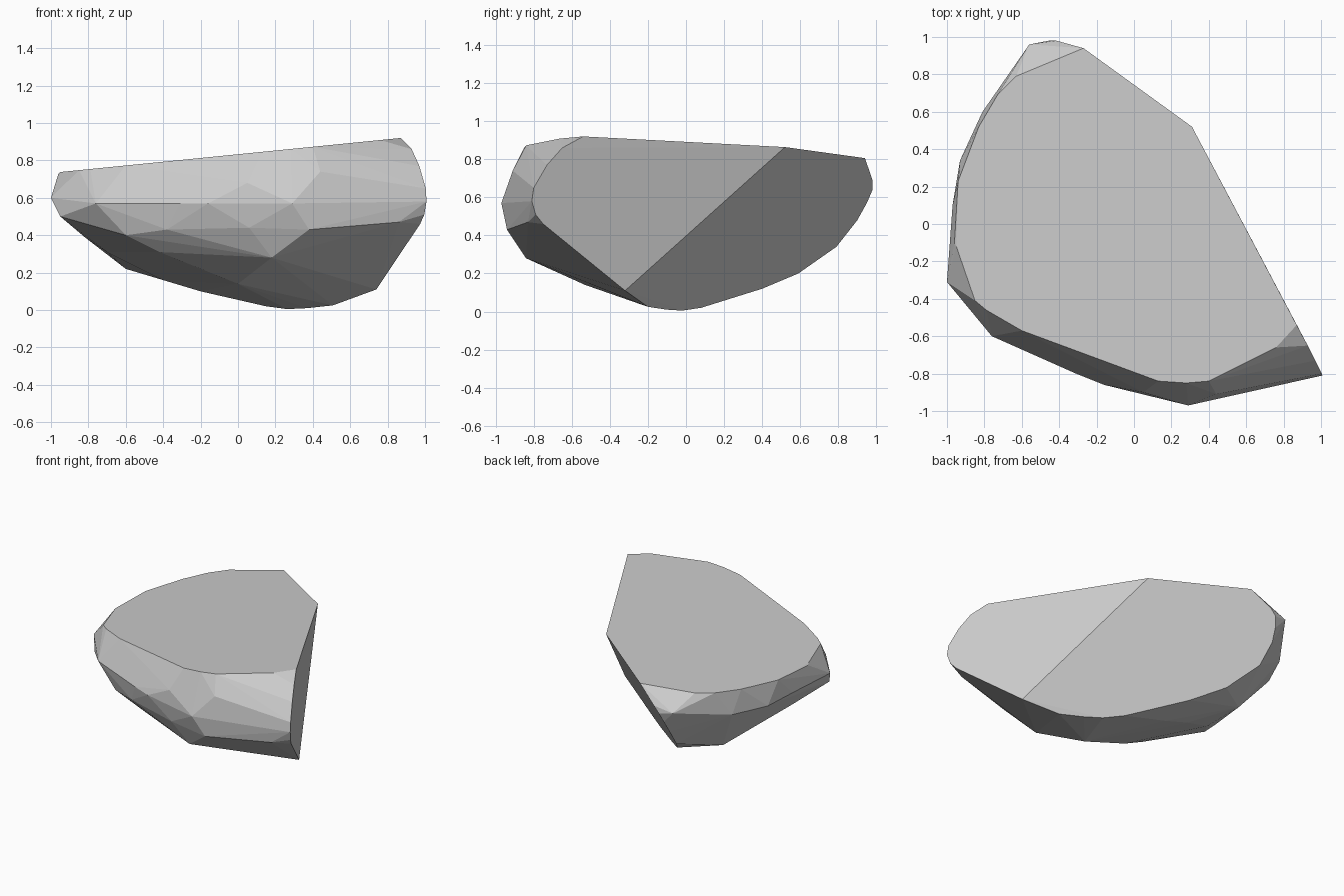
import bpy
import bmesh
import math

# Remove the default object only
default_cube = bpy.data.objects.get("Cube")
if default_cube:
    bpy.data.objects.remove(default_cube, do_unlink=True)


def flat_colour(name, value):
    material = bpy.data.materials.new(name)
    material.use_nodes = True
    colour = (value, value, value, 1)
    material.diffuse_color = colour
    shader = material.node_tree.nodes["Principled BSDF"]
    shader.inputs["Base Color"].default_value = colour
    shader.inputs["Roughness"].default_value = 0.9
    return material


# The three broken planes; each turns a flat outline point into a 3D point
def on_top(x, y):
    return (x, y, 0.833 + 0.1 * x)


def on_side_break(y, z):
    return (0.31 + 0.529 * (0.52 - y) - 0.02 * (0.86 - z), y, z)


def on_back_break(y, z):
    return (0.31 + 1.26 * (0.52 - y) - 0.85 * (0.86 - z), y, z)


# Outline of the sloping top
top_rim = [
    (-.27, .94), (.31, .52), (.87, -.54), (.76, -.66), (.59, -.74),
    (.4, -.84), (.28, -.85), (.13, -.84), (-.22, -.71), (-.6, -.57),
    (-.79, -.46), (-.85, -.41), (-.95, -.12), (-.94, .23), (-.83, .52),
    (-.73, .69), (-.63, .79),
]

# Outline of the steep break on the side
side_rim = [
    (-.65, .86), (-.73, .77), (-.8, .65), (-.81, .58), (-.79, .51),
    (-.75, .46), (-.68, .41), (-.46, .24), (-.32, .11),
]

# Outline of the undercut break at the back
back_rim = [
    (.98, .69), (.98, .64), (.95, .57), (.9, .48), (.79, .34),
    (.59, .2), (.4, .12), (.2, .06), (.08, .02), (-.02, .005),
    (-.1, .01), (-.2, .025),
]

# Corners of the weathered skin: widest belt, shoulder, then underside
belt = [
    (.29, -.97, .57), (-.16, -.86, .57), (-.31, -.8, .57),
    (-.76, -.6, .57), (-1, -.31, .6), (-.97, .1, .6),
    (-.93, .34, .58), (-.81, .6, .58), (-.56, .96, .66),
]
shoulder = [
    (.44, -.91, .74), (.05, -.9, .68), (-.96, -.1, .73),
]
underside = [
    (.86, -.83, .47), (.38, -.94, .43), (.06, -.89, .44),
    (-.38, -.74, .43), (-.6, -.62, .4), (-.95, -.37, .5),
    (.18, -.84, .28), (-.14, -.76, .34), (-.42, -.6, .31),
    (0, -.53, .14), (-.7, -.05, .31), (-.82, -.1, .39),
    (-.6, .41, .22), (-.4, .1, .16), (-.2, .1, .1),
]

points = [on_top(*p) for p in top_rim]
points += [on_side_break(*p) for p in side_rim]
points += [on_back_break(*p) for p in back_rim]
points += belt + shoulder + underside

# Wrap the corners in one closed faceted stone
bm = bmesh.new()
for point in points:
    bm.verts.new(point)
hull = bmesh.ops.convex_hull(bm, input=bm.verts[:])
spare = {g for g in hull["geom_interior"] + hull["geom_unused"]
         if isinstance(g, bmesh.types.BMVert)}
bmesh.ops.delete(bm, geom=list(spare), context='VERTS')

# Merge the triangles of each broken plane into single flat faces
bmesh.ops.dissolve_limit(bm, angle_limit=math.radians(1.5),
                         verts=bm.verts[:], edges=bm.edges[:])
bmesh.ops.recalc_face_normals(bm, faces=bm.faces[:])

mesh = bpy.data.meshes.new("rock_shard")
bm.to_mesh(mesh)
bm.free()
mesh.materials.append(flat_colour("stone grey", 0.6))
rock = bpy.data.objects.new("rock_shard", mesh)
bpy.context.scene.collection.objects.link(rock)
